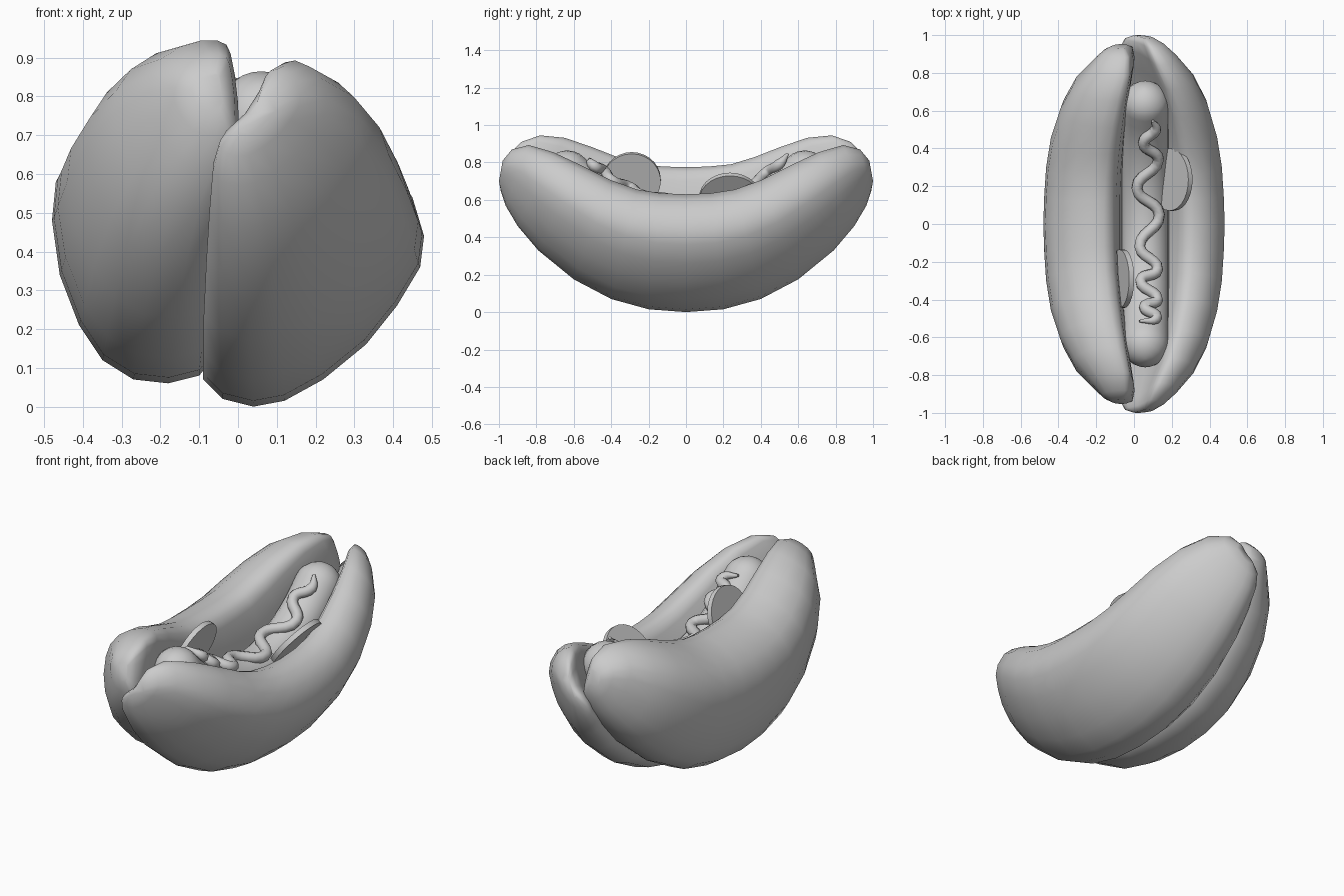
import bpy, bmesh, math
from mathutils import Vector, Matrix

if "Cube" in bpy.data.objects:
    bpy.data.objects.remove(bpy.data.objects["Cube"])


def finish(name, bm, angle=60):
    bmesh.ops.recalc_face_normals(bm, faces=bm.faces[:])
    me = bpy.data.meshes.new(name)
    bm.to_mesh(me)
    bm.free()
    ob = bpy.data.objects.new(name, me)
    bpy.context.collection.objects.link(ob)
    bpy.ops.object.select_all(action='DESELECT')
    ob.select_set(True)
    bpy.context.view_layer.objects.active = ob
    bpy.ops.object.shade_smooth_by_angle(angle=math.radians(angle))
    return ob


def skin(bm, rings):
    loops = [[bm.verts.new(p) for p in r] for r in rings]
    n = len(loops[0])
    for a, b in zip(loops, loops[1:]):
        for i in range(n):
            bm.faces.new((a[i], a[(i + 1) % n], b[(i + 1) % n], b[i]))
    bm.faces.new(loops[0])
    bm.faces.new(loops[-1])


# Bun half: middle cross-section swept between a bottom and a top curve
# station = (bottom y, bottom z, top y, top z, inner x, outer x)
def bun(name, profile, stations):
    zs = [p[1] for p in profile]
    z0, z1 = min(zs), max(zs)
    _, _, _, _, a0, o0 = stations[0]

    def ring(st, side):
        by, bz, ty, tz, a, o = st
        pts = []
        for x, z in profile:
            v = (z - z0) / (z1 - z0)
            pts.append((a + (x - a0) * (o - a) / (o0 - a0),
                        side * (by + (ty - by) * v), bz + (tz - bz) * v))
        return pts
    bm = bmesh.new()
    skin(bm, [ring(s, -1) for s in stations[:0:-1]] + [ring(s, 1) for s in stations])
    return finish(name, bm, 80)


bun("right_bun",
    [(.04, 0), (.12, .015), (.22, .07), (.33, .16), (.41, .26), (.47, .36), (.48, .44),
     (.45, .54), (.39, .60), (.32, .63), (.27, .62), (.235, .58), (.19, .47), (.09, .31),
     (-.04, .19), (-.085, .12), (-.09, .07), (-.04, .02)],
    [(0, 0, 0, .63, -.07, .48), (.2, .015, .13, .635, -.07, .475), (.4, .07, .26, .655, -.07, .465),
     (.6, .175, .40, .705, -.07, .44), (.79, .33, .56, .785, -.065, .39),
     (.90, .46, .71, .855, -.06, .32), (.965, .57, .84, .893, -.055, .23),
     (.99, .645, .93, .87, -.04, .16), (1.0, .70, .98, .81, .0, .10)])
bun("left_bun",
    [(-.18, .06), (-.27, .07), (-.35, .12), (-.41, .21), (-.46, .34), (-.48, .48), (-.47, .58),
     (-.42, .67), (-.33, .74), (-.23, .775), (-.16, .775), (-.115, .75), (-.095, .70),
     (-.075, .58), (-.06, .42), (-.055, .25), (-.06, .13), (-.10, .08)],
    [(0, .06, 0, .775, -.06, -.48), (.2, .075, .12, .778, -.06, -.475), (.39, .125, .24, .79, -.055, -.465),
     (.58, .23, .37, .83, -.045, -.44), (.75, .375, .51, .885, -.03, -.39),
     (.86, .51, .65, .932, -.015, -.32), (.92, .62, .78, .945, 0, -.23),
     (.945, .70, .88, .91, -.01, -.17), (.952, .76, .93, .86, -.04, -.12)])

# Sausage: bent capsule on an arc
CX, CZ, R, r = .06, 1.32, .86, .125
END = math.asin(.635 / R)
rings = []
steps = [(-END, -math.radians(a)) for a in (86, 70, 50, 30, 15)]
steps += [(END * i / 10, 0) for i in range(-10, 11)]
steps += [(END, math.radians(a)) for a in (15, 30, 50, 70, 86)]
for t, cap in steps:
    along = Vector((0, math.cos(t), math.sin(t)))
    up = Vector((0, -math.sin(t), math.cos(t)))
    c = Vector((CX, R * math.sin(t), CZ - R * math.cos(t))) + along * r * math.sin(cap)
    rr = r * math.cos(cap)
    rings.append([c + Vector((rr * math.cos(k), 0, 0)) + up * rr * math.sin(k)
                  for k in (math.tau * i / 20 for i in range(20))])
bm = bmesh.new()
skin(bm, rings)
finish("sausage", bm)

# Mustard: wavy bevelled curve laid on the sausage
wave = [(.10, .545), (.115, .50), (.05, .43), (.13, .34), (.015, .19), (.135, .05), (.03, -.12),
        (.125, -.24), (.035, -.30), (.125, -.40), (.055, -.44), (.12, -.495), (.03, -.515)]
cu = bpy.data.curves.new("mustard", 'CURVE')
cu.dimensions = '3D'
cu.bevel_depth = .03
cu.bevel_resolution = 2
cu.resolution_u = 6
cu.use_fill_caps = True
sp = cu.splines.new('BEZIER')
sp.bezier_points.add(len(wave) - 1)
for i, (p, (x, y)) in enumerate(zip(sp.bezier_points, wave)):
    lift = R - math.sqrt(r * r - (x - CX) ** 2) - .02
    p.co = (x, y, CZ - math.sqrt(lift * lift - y * y))
    p.handle_left_type = p.handle_right_type = 'AUTO'
    p.radius = .25 if i in (0, len(wave) - 1) else 1
ob = bpy.data.objects.new("mustard", cu)
bpy.context.collection.objects.link(ob)


# Pickle slices: thin tilted discs
def slice_disc(name, loc, normal, radius):
    bm = bmesh.new()
    rot = Vector(normal).to_track_quat('Z', 'Y').to_matrix().to_4x4()
    bmesh.ops.create_cone(bm, cap_ends=True, segments=28, radius1=radius, radius2=radius,
                          depth=.028, matrix=Matrix.Translation(loc) @ rot)
    finish(name, bm, 40)


slice_disc("pickle_slice_right", (.20, .235, .605), (-.8, 0, .6), .165)
slice_disc("pickle_slice_left", (-.065, -.29, .705), (.94, 0, -.34), .155)
